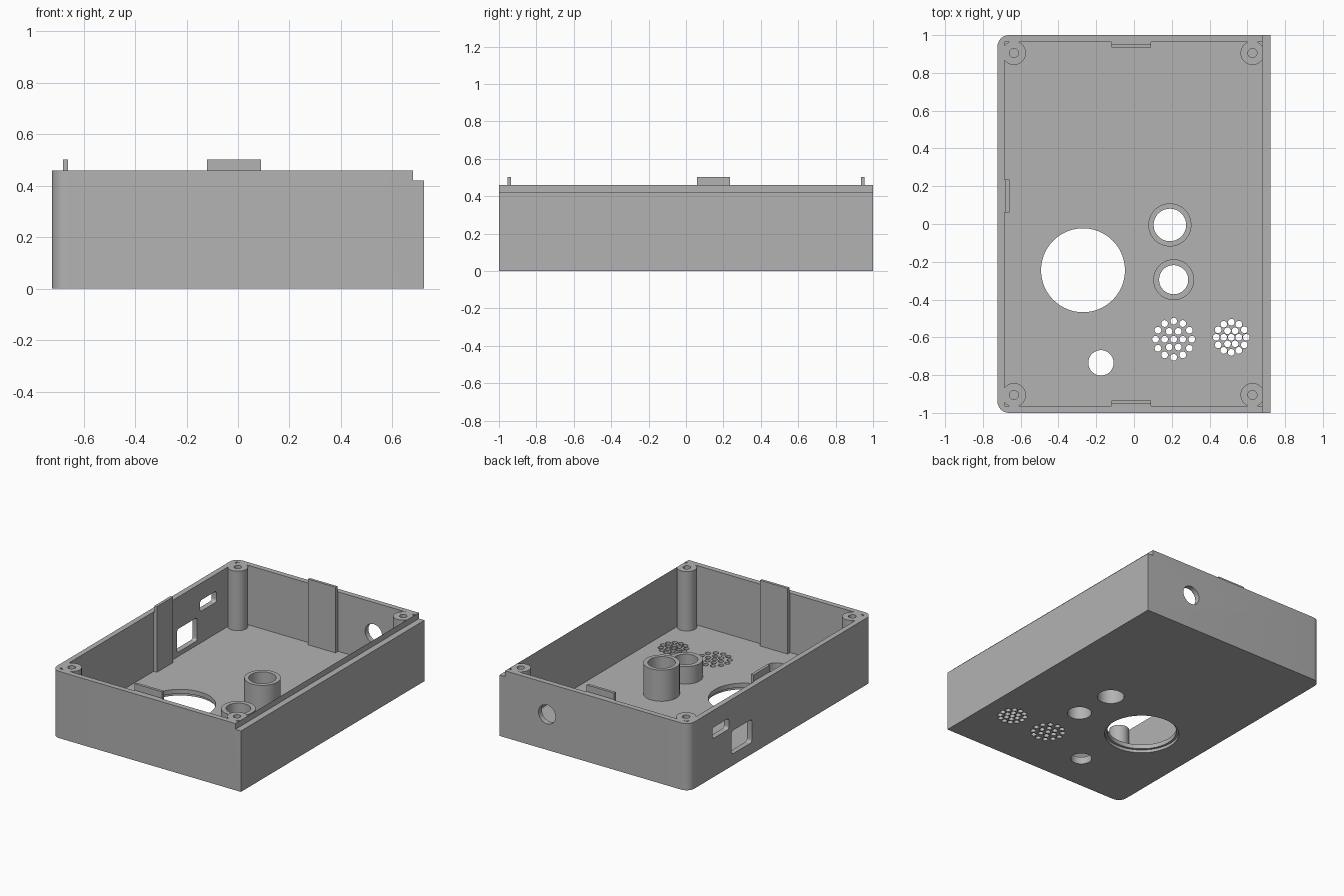
import bpy, bmesh, math
from mathutils import Matrix

cube = bpy.data.objects.get("Cube")
if cube:
    bpy.data.objects.remove(cube, do_unlink=True)

grey = bpy.data.materials.new("grey plastic")
grey.use_nodes = True
grey.diffuse_color = (0.45, 0.45, 0.45, 1)
grey.node_tree.nodes["Principled BSDF"].inputs["Base Color"].default_value = grey.diffuse_color

HX, HY, TOP, FLOOR, WALL = 0.7225, 1.0, 0.46, 0.05, 0.037
LEDGE_X, LEDGE_Z = 0.68, 0.42


def add_box(bm, x0, x1, y0, y1, z0, z1, rounded=None, radius=0.06):
    """Box, optionally with the edges picked by rounded(edge) bevelled."""
    m = Matrix.Translation(((x0 + x1) / 2, (y0 + y1) / 2, (z0 + z1) / 2))
    m = m @ Matrix.Diagonal((x1 - x0, y1 - y0, z1 - z0, 1))
    verts = bmesh.ops.create_cube(bm, size=1, matrix=m)["verts"]
    if rounded:
        edges = {e for v in verts for e in v.link_edges if rounded(e)}
        bmesh.ops.bevel(bm, geom=list(edges), offset=radius, segments=8,
                        profile=0.5, affect='EDGES')


def add_cylinder(bm, x, y, r, z0, z1, sides=64):
    bmesh.ops.create_cone(bm, cap_ends=True, segments=sides, radius1=r, radius2=r,
                          depth=z1 - z0, matrix=Matrix.Translation((x, y, (z0 + z1) / 2)))


def finish(name, bm):
    mesh = bpy.data.meshes.new(name)
    bm.to_mesh(mesh)
    bm.free()
    mesh.materials.append(grey)
    ob = bpy.data.objects.new(name, mesh)
    bpy.context.collection.objects.link(ob)
    return ob


def select(ob):
    bpy.ops.object.select_all(action='DESELECT')
    ob.select_set(True)
    bpy.context.view_layer.objects.active = ob


def cut(ob, bm):
    """Subtract the solids in bm from ob."""
    tool = finish("cutter", bm)
    tool.hide_render = True
    mod = ob.modifiers.new("cut", 'BOOLEAN')
    mod.operation, mod.solver, mod.object = 'DIFFERENCE', 'EXACT', tool
    select(ob)
    bpy.ops.object.modifier_apply(modifier=mod.name)
    bpy.data.objects.remove(tool, do_unlink=True)


def smooth(ob):
    select(ob)
    bpy.ops.object.shade_smooth_by_angle(angle=math.radians(30))


def upright(e):
    a, b = (v.co for v in e.verts)
    return abs(a.z - b.z) > 0.01


def along_x(e):
    a, b = (v.co for v in e.verts)
    return abs(a.x - b.x) > 0.01


def add_ledge(bm):
    add_box(bm, LEDGE_X, 1, -1.2, 1.2, LEDGE_Z, 1)


# Tray with two rounded upright corners on one side
bm = bmesh.new()
add_box(bm, -HX, HX, -HY, HY, 0, TOP,
        lambda e: upright(e) and e.verts[0].co.x < 0)
tray = finish("tray", bm)

bm = bmesh.new()
add_box(bm, -HX + WALL, LEDGE_X - 0.001, -HY + WALL, HY - WALL, FLOOR, 1)
cut(tray, bm)
bm = bmesh.new()
add_ledge(bm)
cut(tray, bm)

# Floor openings: window, button, two collars and two grilles
COLLARS = [("tall_collar", 0.19, -0.005, 0.114, 0.086, 0.265),
           ("short_collar", 0.21, -0.295, 0.108, 0.077, 0.17)]
bm = bmesh.new()
add_cylinder(bm, -0.27, -0.245, 0.222, -0.1, 0.1, 96)
add_cylinder(bm, -0.175, -0.735, 0.067, -0.1, 0.1)
for name, x, y, outer, inner, top in COLLARS:
    add_cylinder(bm, x, y, inner, -0.1, 0.1)
for x, y, pitch in ((0.21, -0.61, 0.048), (0.515, -0.6, 0.04)):
    for ring in range(3):
        count = max(1, 6 * ring)
        for i in range(count):
            a = math.tau * i / count
            add_cylinder(bm, x + ring * pitch * math.cos(a),
                         y + ring * pitch * math.sin(a), 0.0178, -0.1, 0.1, 20)
cut(tray, bm)

# Recess around the window underneath
bm = bmesh.new()
add_cylinder(bm, -0.27, -0.245, 0.238, -0.1, 0.02, 96)
cut(tray, bm)

# Side sockets and the cable hole in the back wall
bm = bmesh.new()
add_box(bm, -0.8, -0.6, 0.315, 0.535, 0.08, 0.24, along_x, 0.018)
add_box(bm, -0.8, -0.6, 0.565, 0.745, 0.267, 0.343, along_x, 0.018)
bmesh.ops.create_cone(bm, cap_ends=True, segments=48, radius1=0.065, radius2=0.065, depth=0.2,
                      matrix=Matrix.Translation((0.36, 1, 0.245))
                      @ Matrix.Rotation(math.pi / 2, 4, 'X'))
cut(tray, bm)

# Screw posts; their pilot holes also open the rim where they overlap it
posts = []
for sy, end in ((-1, "front"), (1, "back")):
    for x, side in ((-0.635, "right"), (0.627, "left")):
        bm = bmesh.new()
        add_cylinder(bm, x, sy * 0.905, 0.063, FLOOR - 0.01, TOP)
        post = finish(f"{end}_{side}_screw_post", bm)
        bm = bmesh.new()
        add_cylinder(bm, x, sy * 0.905, 0.024, 0.15, 1, 32)
        cut(post, bm)
        if x > 0:
            bm = bmesh.new()
            add_ledge(bm)
            cut(post, bm)
        posts.append(post)

# Collars standing on the floor
for name, x, y, outer, inner, top in COLLARS:
    bm = bmesh.new()
    add_cylinder(bm, x, y, outer, FLOOR - 0.01, top)
    collar = finish(name, bm)
    bm = bmesh.new()
    add_cylinder(bm, x, y, inner, -0.1, 1)
    cut(collar, bm)
    posts.append(collar)

# Lid clips: upright tabs rising above the rim, backed onto the walls
def add_clip(name, x0, x1, y0, y1, bx0, bx1, by0, by1):
    bm = bmesh.new()
    add_box(bm, x0, x1, y0, y1, FLOOR - 0.01, 0.503)
    add_box(bm, bx0, bx1, by0, by1, FLOOR - 0.01, TOP - 0.002)
    finish(name, bm)


for s, name in ((-1, "front_clip"), (1, "back_clip")):
    ya, yb = sorted((s * 0.935, s * 0.954))
    wa, wb = sorted((s * 0.945, s * 0.97))
    add_clip(name, -0.12, 0.09, ya, yb, -0.12, 0.09, wa, wb)
add_clip("right_clip", -0.68, -0.66, 0.06, 0.235, -0.69, -0.67, 0.06, 0.235)

for ob in [tray] + posts:
    smooth(ob)
